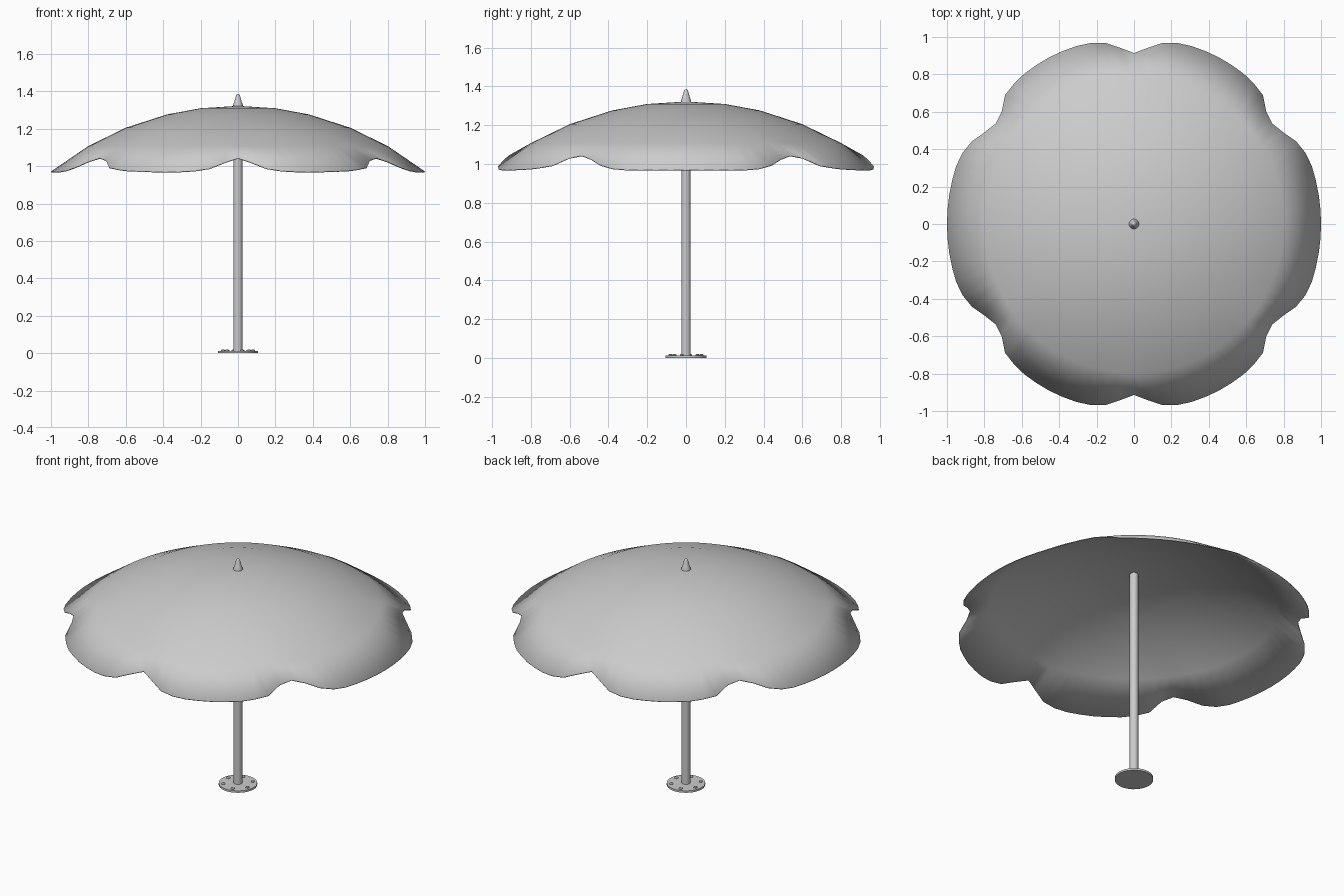
import bpy, bmesh
from math import sin, cos, pi, radians, degrees, sqrt

if "Cube" in bpy.data.objects:
    bpy.data.objects.remove(bpy.data.objects["Cube"])

def finish(name, bm, angle=40):
    bmesh.ops.recalc_face_normals(bm, faces=bm.faces)
    me = bpy.data.meshes.new(name)
    bm.to_mesh(me)
    bm.free()
    ob = bpy.data.objects.new(name, me)
    bpy.context.collection.objects.link(ob)
    bpy.ops.object.select_all(action='DESELECT')
    ob.select_set(True)
    bpy.context.view_layer.objects.active = ob
    bpy.ops.object.shade_smooth_by_angle(angle=radians(angle))
    return ob

def lathe(name, profile, segs, x=0, y=0):
    """Closed turned part from (radius, z) pairs, capped at both ends."""
    bm = bmesh.new()
    rings = [[bm.verts.new((x + r * cos(2 * pi * i / segs), y + r * sin(2 * pi * i / segs), z))
              for i in range(segs)] for r, z in profile]
    for a, b in zip(rings, rings[1:]):
        for i in range(segs):
            j = (i + 1) % segs
            bm.faces.new((a[i], a[j], b[j], b[i]))
    bm.faces.new(rings[0][::-1])
    bm.faces.new(rings[-1])
    return finish(name, bm)

# Scalloped rim: angle within one quadrant -> rim radius
RIM = [(0, 1.0), (18, 1.0), (22.5, .993), (27, .973), (31.5, .937), (36, .914), (40.5, .929),
       (45, .975), (49.5, .987), (54, .995), (63, 1.0), (72, 1.0), (76.5, .995), (81, .981),
       (85.5, .945), (90, .914)]

def rim_radius(deg):
    d = deg % 180
    d = min(d, 180 - d)
    for (a, ra), (b, rb) in zip(RIM, RIM[1:]):
        if d <= b:
            return ra + (rb - ra) * (d - a) / (b - a)
    return RIM[-1][1]

def dome(r):
    return 1.322 - 1.6 + sqrt(1.6 ** 2 - r * r)

# Canopy: shallow spherical dome trimmed to six lobes
N = 80
bm = bmesh.new()
apex = bm.verts.new((0, 0, dome(0)))
rings = []
for ring in (.2, .38, .6, .8, None):
    row = []
    for i in range(N):
        a = 2 * pi * i / N
        r = ring or rim_radius(degrees(a))
        lift = 0 if ring else .1 * (1 - r)
        row.append(bm.verts.new((r * cos(a), r * sin(a), dome(r) + lift)))
    rings.append(row)
for i in range(N):
    j = (i + 1) % N
    bm.faces.new((apex, rings[0][i], rings[0][j]))
    for a, b in zip(rings, rings[1:]):
        bm.faces.new((a[i], b[i], b[j], a[j]))
if sum(f.normal.z for f in bm.faces) < 0:
    bmesh.ops.reverse_faces(bm, faces=bm.faces)
canopy = finish("canopy", bm, 60)
solid = canopy.modifiers.new("thickness", 'SOLIDIFY')
solid.thickness = .005
solid.offset = -1

# Pole, base flange and finial
lathe("pole", [(.024, 0), (.024, 1.314)], 24)
lathe("base_flange", [(.107, 0), (.107, .012)], 40)
lathe("finial", [(.027, 1.315), (.026, 1.328), (.02, 1.343), (.012, 1.372), (.009, 1.381), (.004, 1.385)], 20)

# Six anchor bolts
for k in range(6):
    a = radians(45 + 60 * k)
    lathe(f"anchor_bolt_{k + 1}", [(.012, .01), (.012, .016), (.008, .019)], 6,
          .083 * cos(a), .083 * sin(a))
